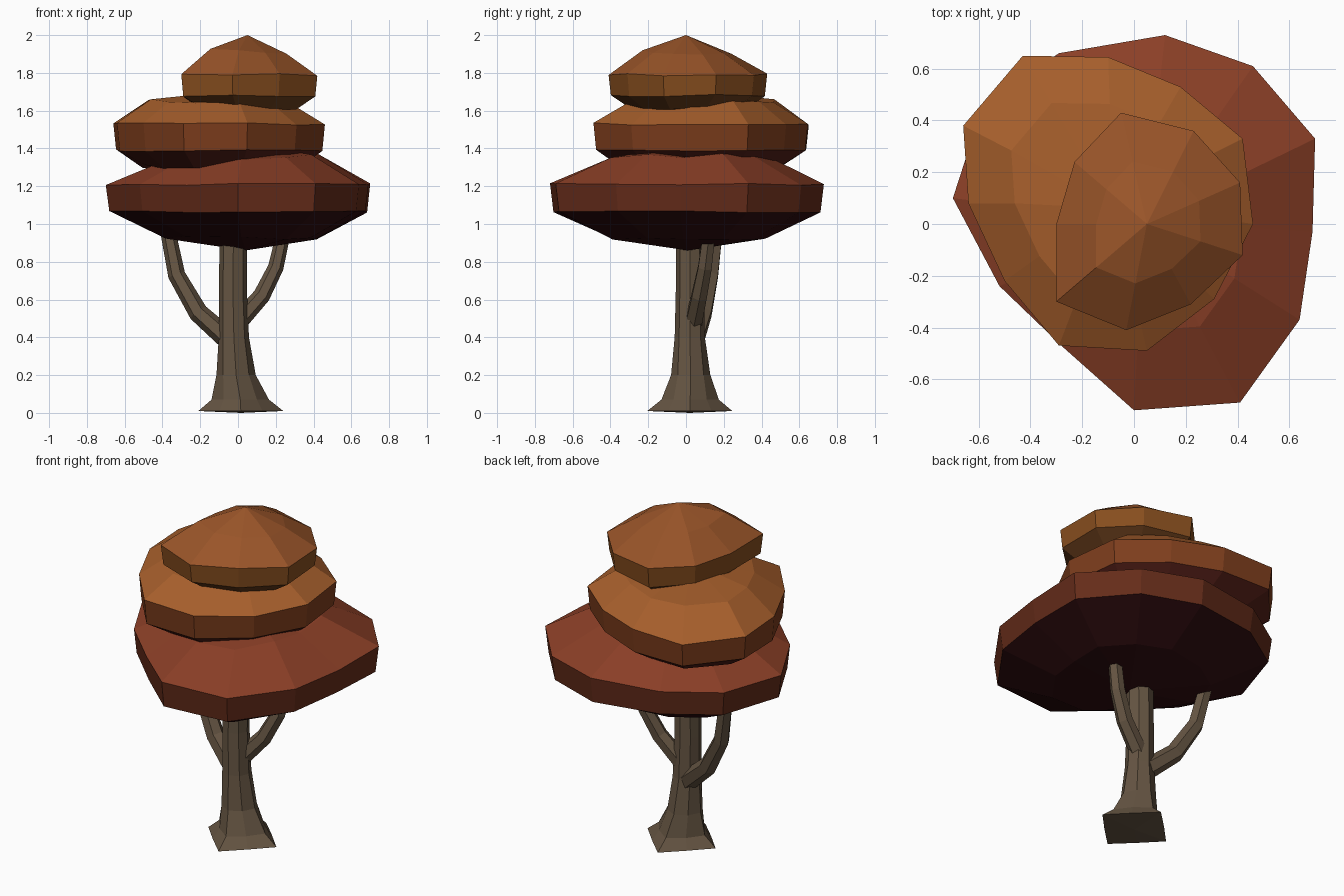
import bpy, bmesh, random
from math import cos, sin, pi
from mathutils import Vector

if "Cube" in bpy.data.objects:
    bpy.data.objects.remove(bpy.data.objects["Cube"])

random.seed(4)


def material(name, rgb):
    m = bpy.data.materials.new(name)
    m.diffuse_color = (*rgb, 1)
    m.use_nodes = True
    m.node_tree.nodes["Principled BSDF"].inputs["Base Color"].default_value = m.diffuse_color
    return m


def loft(name, rings, bottom, top, mats, bands=None):
    """Skin equal-length rings of points and close both ends with a fan."""
    bm = bmesh.new()
    vs = [[bm.verts.new(p) for p in r] for r in rings]
    n = len(rings[0])
    lo, hi = bm.verts.new(bottom), bm.verts.new(top)
    bands = bands or [0] * (len(rings) + 1)
    for i in range(n):
        j = (i + 1) % n
        strip = [(lo, vs[0][j], vs[0][i])]
        strip += [(a[i], a[j], b[j], b[i]) for a, b in zip(vs, vs[1:])]
        strip += [(vs[-1][i], vs[-1][j], hi)]
        for f, band in zip(strip, bands):
            bm.faces.new(f).material_index = band
    bmesh.ops.recalc_face_normals(bm, faces=bm.faces)
    me = bpy.data.meshes.new(name)
    bm.to_mesh(me)
    bm.free()
    for m in mats:
        me.materials.append(m)
    ob = bpy.data.objects.new(name, me)
    bpy.context.collection.objects.link(ob)
    return ob


def foliage(name, outline, centre, levels, bottom, top, tilt, mats):
    """Levels are (z, scale): underside, lower rim, upper rim, shoulder."""
    c = Vector(centre)
    rings = []
    for k, (z, s) in enumerate(levels):
        ring = []
        for p in outline:
            q = c + (Vector(p) - c) * s
            inner = k in (0, len(levels) - 1)
            dz = random.uniform(-0.012, 0.012) if inner else random.uniform(-0.006, 0.006)
            if k == len(levels) - 1:
                dz += tilt * (q.x - c.x)
            ring.append((q.x, q.y, z + dz))
        rings.append(ring)
    return loft(name, rings, (*centre, bottom), top, mats, [0, 0, 1, 2, 2])


bark = material("bark", (0.13, 0.09, 0.055))

# Trunk: octagon flaring into a square foot
trunk = [(0.01, 0.015, 0.02, 0.225, 0.72), (0.07, 0.012, 0.022, 0.152, 0.82),
         (0.20, -0.01, 0.025, 0.104, 0.93), (0.40, -0.022, 0.02, 0.08, 1),
         (0.65, -0.027, 0.02, 0.074, 1), (0.97, -0.024, 0.02, 0.073, 1)]
rings = [[(cx + r * (f if k % 2 else 1) * cos(k * pi / 4),
           cy + r * (f if k % 2 else 1) * sin(k * pi / 4), z) for k in range(8)]
         for z, cx, cy, r, f in trunk]
loft("trunk", rings, (0.015, 0.02, 0), (-0.024, 0.02, 0.98), [bark])


# Branches: tapered six-sided tubes
def branch(name, path, r0, r1):
    pts = [Vector(p) for p in path]
    rings = []
    for i, p in enumerate(pts):
        t = (pts[min(i + 1, len(pts) - 1)] - pts[max(i - 1, 0)]).normalized()
        u = t.cross(Vector((0, 1, 0))).normalized()
        v = t.cross(u)
        r = r0 + (r1 - r0) * i / (len(pts) - 1)
        rings.append([p + r * (u * cos(k * pi / 3) + v * sin(k * pi / 3)) for k in range(6)])
    loft(name, rings, pts[0], pts[-1], [bark])


branch("left_branch", [(-0.04, 0.04, 0.38), (-0.21, 0.09, 0.53),
                       (-0.325, 0.13, 0.73), (-0.375, 0.16, 0.98)], 0.058, 0.04)
branch("right_branch", [(0.0, 0.04, 0.48), (0.125, 0.07, 0.62),
                        (0.20, 0.1, 0.77), (0.245, 0.125, 0.97)], 0.05, 0.037)

# Foliage tiers: dark underside, side band, lighter top
foliage("lower_foliage",
        [(0.70, 0.33), (0.46, 0.61), (0.12, 0.73), (-0.29, 0.66), (-0.58, 0.47),
         (-0.70, 0.10), (-0.52, -0.24), (-0.27, -0.48), (0.0, -0.72), (0.41, -0.69),
         (0.64, -0.37), (0.69, -0.03)],
        (0.04, 0.01), [(0.925, 0.57), (1.065, 0.975), (1.21, 1), (1.35, 0.58)],
        0.86, (0.04, 0.02, 1.42), 0.03,
        [material("lower_under", (0.03, 0.004, 0.005)),
         material("lower_side", (0.13, 0.025, 0.01)),
         material("lower_top", (0.26, 0.05, 0.02))])

foliage("middle_foliage",
        [(0.46, 0.0), (0.42, 0.33), (0.18, 0.53), (-0.10, 0.645), (-0.43, 0.65),
         (-0.66, 0.38), (-0.64, 0.08), (-0.50, -0.22), (-0.29, -0.47), (0.05, -0.49),
         (0.31, -0.29)],
        (-0.08, 0.08), [(1.30, 0.73), (1.39, 0.975), (1.53, 1), (1.645, 0.68)],
        1.27, (-0.08, 0.06, 1.70), -0.02,
        [material("middle_under", (0.09, 0.014, 0.009)),
         material("middle_side", (0.21, 0.048, 0.012)),
         material("middle_top", (0.39, 0.115, 0.025))])

foliage("upper_foliage",
        [(0.42, -0.12), (0.41, 0.16), (0.23, 0.36), (-0.05, 0.43), (-0.23, 0.24),
         (-0.30, 0.0), (-0.30, -0.30), (-0.03, -0.41), (0.22, -0.31)],
        (0.05, 0.0), [(1.61, 0.7), (1.68, 0.97), (1.79, 1), (1.91, 0.56)],
        1.59, (0.05, 0.0, 2.0), -0.04,
        [material("upper_under", (0.15, 0.05, 0.012)),
         material("upper_side", (0.24, 0.075, 0.013)),
         material("upper_top", (0.32, 0.09, 0.022))])
